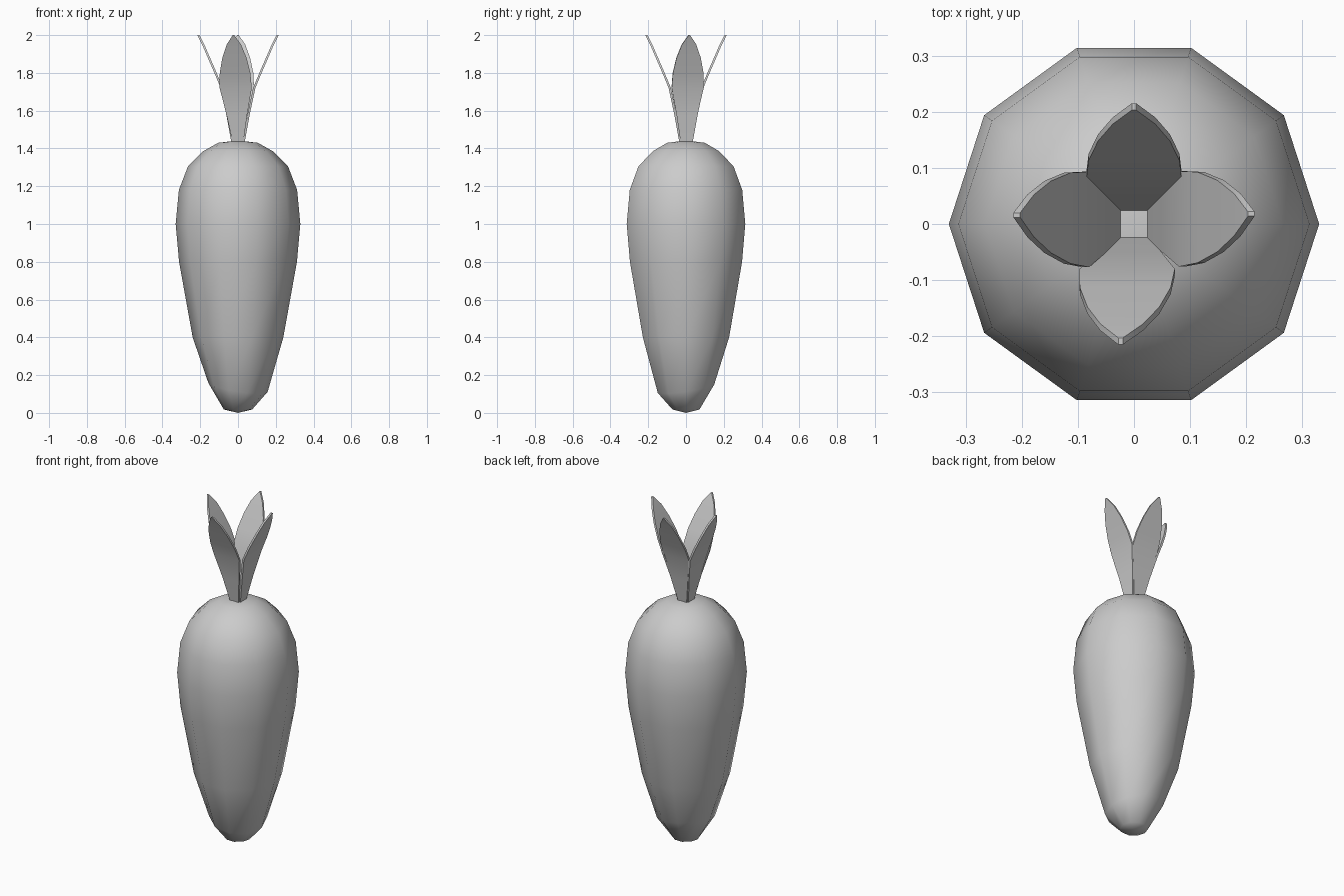
import bpy, bmesh, math
from mathutils import Vector

cube = bpy.data.objects.get("Cube")
if cube:
    bpy.data.objects.remove(cube, do_unlink=True)

grey = bpy.data.materials.new("plain grey")
grey.use_nodes = True
colour = (0.6, 0.6, 0.6, 1)
grey.diffuse_color = colour
grey.node_tree.nodes["Principled BSDF"].inputs["Base Color"].default_value = colour


def finish(name, bm, angle):
    bmesh.ops.recalc_face_normals(bm, faces=bm.faces)
    mesh = bpy.data.meshes.new(name)
    bm.to_mesh(mesh)
    bm.free()
    mesh.materials.append(grey)
    obj = bpy.data.objects.new(name, mesh)
    bpy.context.collection.objects.link(obj)
    bpy.ops.object.select_all(action="DESELECT")
    obj.select_set(True)
    bpy.context.view_layer.objects.active = obj
    bpy.ops.object.shade_smooth_by_angle(angle=math.radians(angle))
    return obj


def bridge(bm, rings):
    for a, b in zip(rings, rings[1:]):
        n = len(a)
        for i in range(n):
            j = (i + 1) % n
            bm.faces.new((a[i], a[j], b[j], b[i]))


# Root: ten-sided lathe of (radius, height), a little lopsided near the tip
SIDES = 10
profile = [(0.075, 0.018), (0.157, 0.135), (0.24, 0.4), (0.312, 0.8), (0.33, 1.0),
           (0.313, 1.18), (0.265, 1.305), (0.185, 1.385), (0.105, 1.43), (0.035, 1.438)]
bm = bmesh.new()
rings = []
for level, (r, z) in enumerate(profile):
    tilt = 0.15 if level == 1 else 0
    ring = []
    for i in range(SIDES):
        a = math.tau * i / SIDES
        x, y = r * math.cos(a), r * math.sin(a)
        ring.append(bm.verts.new((x, y, z + tilt * (y - x))))
    rings.append(ring)
bridge(bm, rings)
bm.faces.new(rings[-1])
tip = bm.verts.new((0, 0, 0))
for i in range(SIDES):
    bm.faces.new((rings[0][i], tip, rings[0][(i + 1) % SIDES]))
finish("root", bm, 60)

# Leaves: thin blades of (height, distance out, half width), leaning outward
blade = [(1.43, 0.035, 0.028), (1.58, 0.062, 0.055), (1.72, 0.092, 0.085),
         (1.8, 0.125, 0.081), (1.88, 0.16, 0.064), (1.95, 0.19, 0.038), (2.0, 0.215, 0.004)]
THICKNESS = 0.012


def leaf(name, out, drift):
    out, drift = Vector(out), Vector(drift)
    side = Vector((0, 0, 1)).cross(out)
    bm = bmesh.new()
    rings = []
    for z, r, w in blade:
        centre = drift * (z - blade[0][0]) / 0.57 + Vector((0, 0, z))
        corners = [(r, -w), (r, w), (r - THICKNESS, w), (r - THICKNESS, -w)]
        rings.append([bm.verts.new(centre + out * d + side * s) for d, s in corners])
    bridge(bm, rings)
    bm.faces.new(rings[0])
    bm.faces.new(rings[-1])
    finish(name, bm, 40)


leaf("left_leaf", (1, 0, 0), (0, 0.018, 0))
leaf("right_leaf", (-1, 0, 0), (0, 0.016, 0))
leaf("back_leaf", (0, 1, 0), (0, 0, 0))
leaf("front_leaf", (0, -1, 0), (-0.024, 0, 0))
